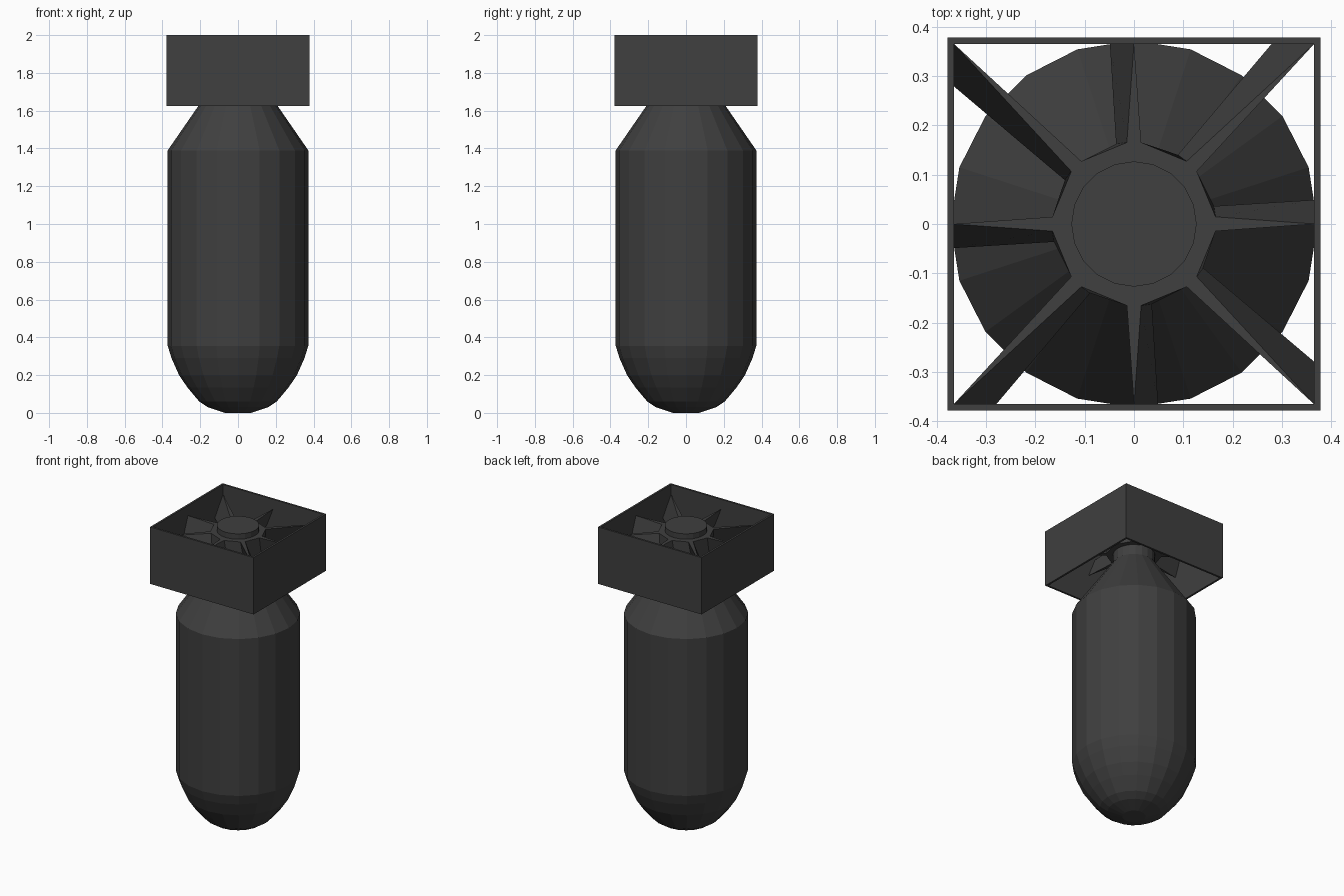
import bpy, bmesh, math

if "Cube" in bpy.data.objects:
    bpy.data.objects.remove(bpy.data.objects["Cube"])

metal = bpy.data.materials.new("dark_grey_metal")
metal.diffuse_color = (0.05, 0.05, 0.05, 1)
metal.use_nodes = True
metal.node_tree.nodes["Principled BSDF"].inputs["Base Color"].default_value = metal.diffuse_color


def finish(name, bm):
    bmesh.ops.recalc_face_normals(bm, faces=bm.faces)
    mesh = bpy.data.meshes.new(name)
    bm.to_mesh(mesh)
    bm.free()
    mesh.materials.append(metal)
    obj = bpy.data.objects.new(name, mesh)
    bpy.context.collection.objects.link(obj)
    return obj


def skin(bm, a, b):
    """Join two closed rings of vertices with quads."""
    n = len(a)
    for i in range(n):
        j = (i + 1) % n
        bm.faces.new((a[i], a[j], b[j], b[i]))


def lathe(name, profile, sides=20):
    bm = bmesh.new()
    rings = []
    for r, z in profile:
        rings.append([bm.verts.new((r * math.cos(math.tau * i / sides),
                                    r * math.sin(math.tau * i / sides), z))
                      for i in range(sides)])
    for a, b in zip(rings, rings[1:]):
        skin(bm, a, b)
    bm.faces.new(rings[0])
    bm.faces.new(rings[-1])
    return finish(name, bm)


# Body: rounded nose, straight barrel, tapered tail
lathe("body", [(0.07, 0.0), (0.16, 0.03), (0.205, 0.06), (0.268, 0.135),
               (0.312, 0.2), (0.352, 0.29), (0.372, 0.355),
               (0.372, 1.39), (0.127, 1.745)])

# Tail hub passing up through the fins
lathe("tail_hub", [(0.127, 1.745), (0.127, 1.97)])

# Square tail frame, open at top and bottom
OUT, INN = 0.378, 0.365
bm = bmesh.new()
loops = [[bm.verts.new((x * h, y * h, z))
          for x, y in ((-1, -1), (1, -1), (1, 1), (-1, 1))]
         for h, z in ((OUT, 1.625), (OUT, 2.0), (INN, 2.0), (INN, 1.625))]
for k in range(4):
    skin(bm, loops[k], loops[(k + 1) % 4])
finish("tail_frame", bm)


# Eight tapered, twisted fins around a collar, reaching the frame walls
def star_ring(bm, z, twist):
    ring = []
    for i in range(8):
        a = i * math.tau / 8 + twist
        for da in (-math.radians(5), 0, math.radians(5)):
            c, s = math.cos(a + da), math.sin(a + da)
            r = 0.166 if da else (INN + 0.002) / max(abs(c), abs(s))
            ring.append(bm.verts.new((r * c, r * s, z)))
    return ring


bm = bmesh.new()
low = star_ring(bm, 1.81, math.radians(7.6))
high = star_ring(bm, 1.935, 0)
skin(bm, low, high)
bm.faces.new(low)
bm.faces.new(high)
finish("tail_fins", bm)
